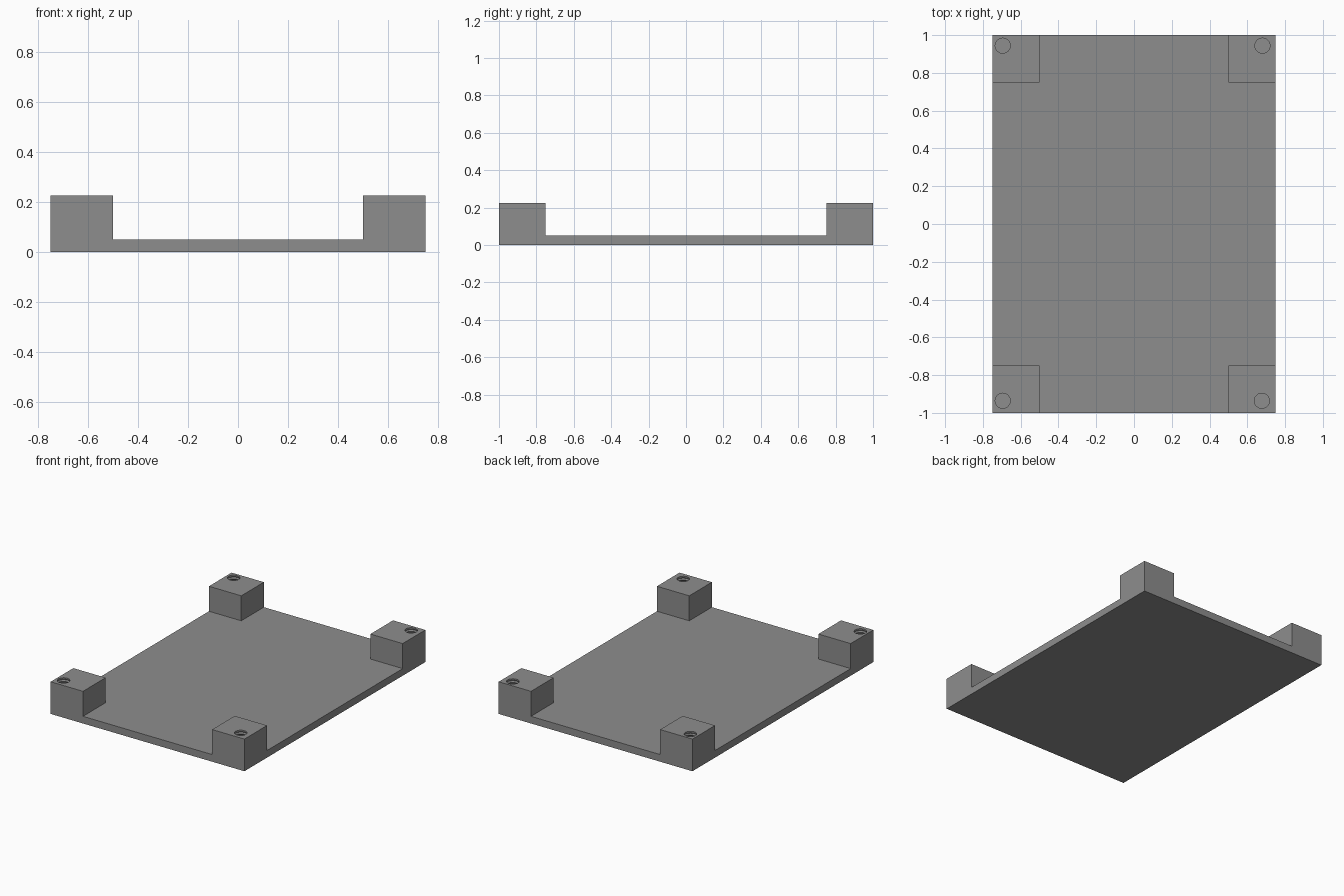
import bpy, bmesh, math

if "Cube" in bpy.data.objects:
    bpy.data.objects.remove(bpy.data.objects["Cube"])

W, L, PLATE, TOP = 0.75, 1.0, 0.05, 0.225   # half width, half length, plate and post heights
XS = (-W, -0.5, 0.5, W)
YS = (-L, -0.75, 0.75, L)

grey = bpy.data.materials.new("grey")
grey.diffuse_color = (0.27, 0.27, 0.27, 1)
grey.use_nodes = True
grey.node_tree.nodes["Principled BSDF"].inputs["Base Color"].default_value = grey.diffuse_color


def make_object(name, bm):
    bmesh.ops.recalc_face_normals(bm, faces=bm.faces[:])
    mesh = bpy.data.meshes.new(name)
    bm.to_mesh(mesh)
    bm.free()
    mesh.materials.append(grey)
    obj = bpy.data.objects.new(name, mesh)
    bpy.context.collection.objects.link(obj)
    return obj


# Base plate with four corner posts raised from it
bm = bmesh.new()
grid = [[bm.verts.new((x, y, 0)) for y in YS] for x in XS]
floor = [bm.faces.new((grid[i][j], grid[i + 1][j], grid[i + 1][j + 1], grid[i][j + 1]))
         for i in range(3) for j in range(3)]


def raise_faces(faces, height):
    result = bmesh.ops.extrude_face_region(bm, geom=faces, use_keep_orig=faces is floor)["geom"]
    verts = [g for g in result if isinstance(g, bmesh.types.BMVert)]
    bmesh.ops.translate(bm, verts=verts, vec=(0, 0, height))
    return [g for g in result if isinstance(g, bmesh.types.BMFace)]


upper = raise_faces(floor, PLATE)
for face in upper:
    c = face.calc_center_median()
    if abs(c.x) > 0.5 and abs(c.y) > 0.75 and face.normal.length and c.z > PLATE - 1e-4:
        old = [face]
        raise_faces(old, TOP - PLATE)
base = make_object("base_with_posts", bm)

# Threaded blind screw holes, cut with a ringed lathe profile
DEPTH, PITCH, SIDES = 0.17, 0.02, 24
profile = [(0.04, TOP + 0.02), (0.04, TOP - 0.006)]
z = TOP - 0.006
while z - PITCH > TOP - DEPTH:
    profile += [(0.045, z - PITCH / 2), (0.04, z - PITCH)]
    z -= PITCH
profile.append((0.04, TOP - DEPTH))

bm = bmesh.new()
for cx, cy in ((-0.695, 0.944), (0.68, 0.944), (-0.695, -0.936), (0.677, -0.936)):
    rings = [[bm.verts.new((cx + r * math.cos(2 * math.pi * k / SIDES),
                            cy + r * math.sin(2 * math.pi * k / SIDES), h))
              for k in range(SIDES)] for r, h in profile]
    for a, b in zip(rings, rings[1:]):
        for k in range(SIDES):
            n = (k + 1) % SIDES
            bm.faces.new((a[k], a[n], b[n], b[k]))
    bm.faces.new(rings[0])
    bm.faces.new(rings[-1])
cutter = make_object("screw_hole_cutter", bm)
cutter.hide_render = True
cutter.hide_set(True)

holes = base.modifiers.new("screw_holes", "BOOLEAN")
holes.operation = "DIFFERENCE"
holes.solver = "EXACT"
holes.object = cutter
